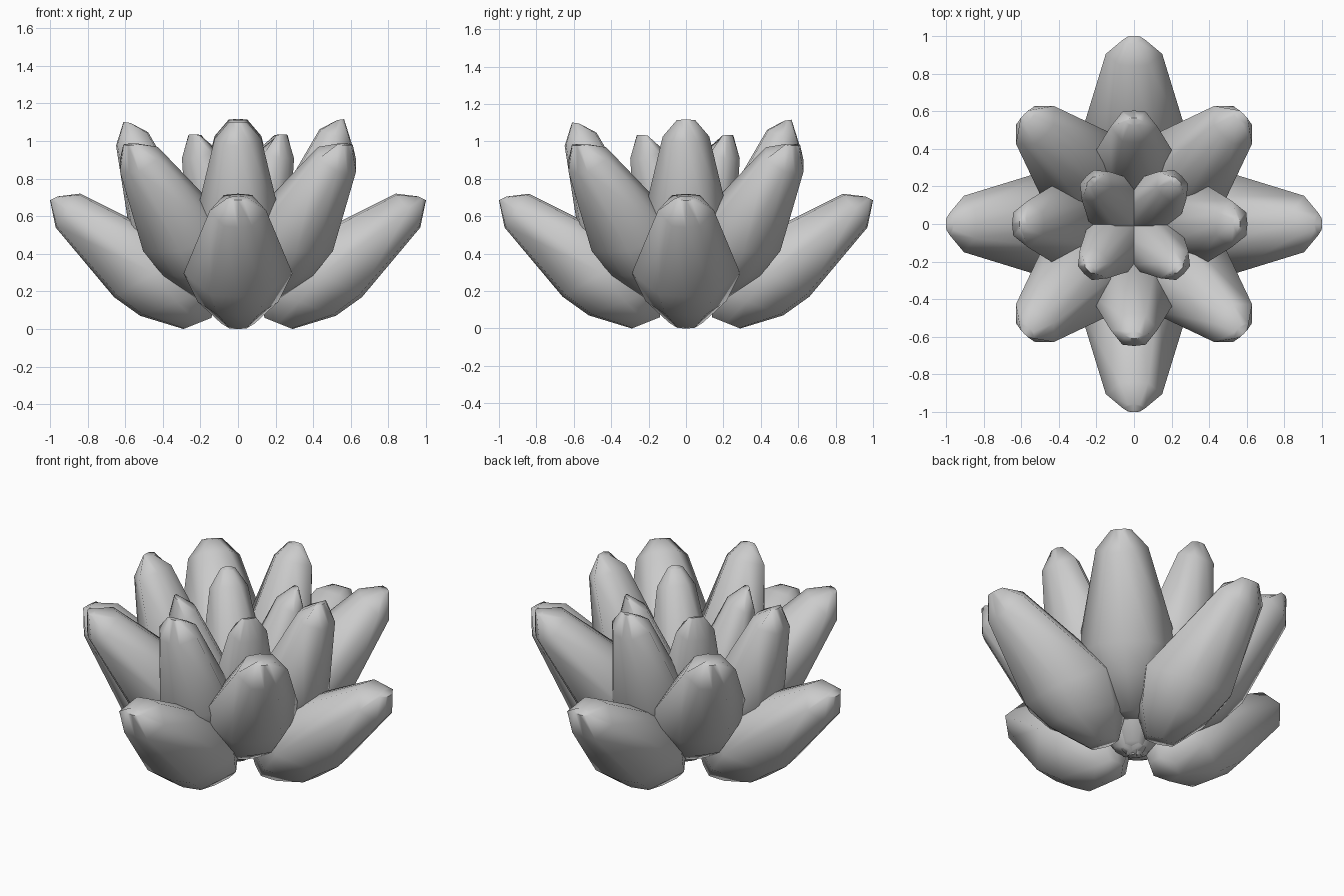
import bpy
import math

if "Cube" in bpy.data.objects:
    bpy.data.objects.remove(bpy.data.objects["Cube"])

# Side profile of one petal: (lower r, lower z, upper r, upper z, half width)
RINGS = [
    (0.29, 0.00, 0.14, 0.06, 0.09),
    (0.52, 0.07, 0.13, 0.22, 0.215),
    (0.66, 0.17, 0.24, 0.42, 0.29),
    (0.97, 0.54, 0.84, 0.72, 0.15),
    (1.00, 0.685, 0.96, 0.705, 0.06),
]
# Cross-section: (sideways, towards upper side)
SECTION = [(1, 0), (.5, .92), (0, 1), (-.5, .92),
           (-1, 0), (-.5, -.92), (0, -1), (.5, -.92)]
BASE = (0.20, 0.03)
AXIS = math.atan2(0.65, 0.785)


def petal(name, yaw, tilt, base, length=1.0, girth=1.0):
    """Loft a petal, tilt it upright, move its base and turn it about z."""
    def place(r, z, s):
        dr, dz = r - BASE[0], z - BASE[1]
        along = (dr * math.cos(AXIS) + dz * math.sin(AXIS)) * length
        up = (dz * math.cos(AXIS) - dr * math.sin(AXIS)) * girth
        a = AXIS + math.radians(tilt)
        r = base[0] + along * math.cos(a) - up * math.sin(a)
        z = base[1] + along * math.sin(a) + up * math.cos(a)
        s *= girth
        c, n = math.cos(math.radians(yaw)), math.sin(math.radians(yaw))
        return (r * c - s * n, r * n + s * c, max(z, 0))

    verts = []
    for lr, lz, ur, uz, w in RINGS:
        for sx, sy in SECTION:
            t = (sy + 1) / 2
            verts.append(place(lr + (ur - lr) * t, lz + (uz - lz) * t, sx * w))
    k = len(SECTION)
    faces = [list(range(k))[::-1]]
    for i in range(len(RINGS) - 1):
        for j in range(k):
            m = (j + 1) % k
            faces.append([i * k + j, i * k + m, (i + 1) * k + m, (i + 1) * k + j])
    faces.append([(len(RINGS) - 1) * k + j for j in range(k)])
    mesh = bpy.data.meshes.new(name)
    mesh.from_pydata(verts, [], [f[::-1] for f in faces])
    obj = bpy.data.objects.new(name, mesh)
    bpy.context.collection.objects.link(obj)
    bpy.ops.object.select_all(action='DESELECT')
    obj.select_set(True)
    bpy.context.view_layer.objects.active = obj
    bpy.ops.object.mode_set(mode='EDIT')
    bpy.ops.mesh.select_all(action='SELECT')
    bpy.ops.mesh.normals_make_consistent(inside=False)
    bpy.ops.object.mode_set(mode='OBJECT')
    bpy.ops.object.shade_smooth_by_angle(angle=math.radians(75))


for q in range(4):
    yaw = q * 90
    out = 0.045 if q >= 2 else 0.0      # left and front petals sit further out
    # wide low petals
    petal("outer_petal", yaw, 0, BASE)
    # second row on the diagonals
    petal("middle_petal", yaw + 45, 12, (0.18, 0.17), 1.0, 0.95)
    # upright third row
    petal("inner_petal", yaw, 32, (0.26 + out, 0.215 - out / 3), 0.92, 0.83)
    # slim heart petals reaching down to the ground
    petal("heart_petal", yaw + 45, 33, (0.02 + out / 3, 0.05), 1.0, 0.7)
